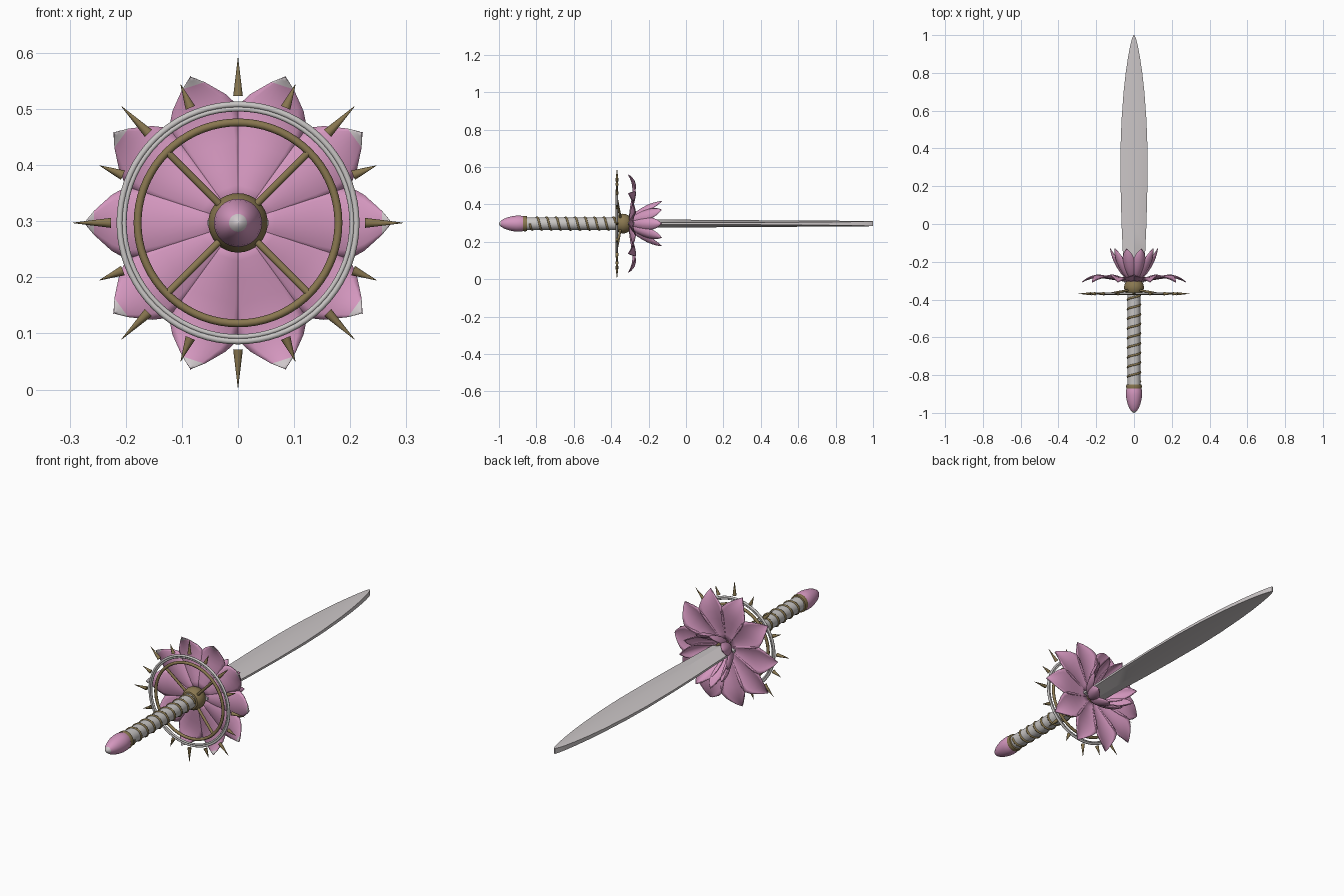
import bpy, bmesh, math
from mathutils import Matrix, Vector

if "Cube" in bpy.data.objects:
    bpy.data.objects.remove(bpy.data.objects["Cube"])

CZ = 0.297  # height of the long axis


def material(name, rgb):
    m = bpy.data.materials.new(name)
    m.diffuse_color = (*rgb, 1)
    m.use_nodes = True
    m.node_tree.nodes["Principled BSDF"].inputs["Base Color"].default_value = m.diffuse_color
    return m


PINK = material("petal_pink", (0.66, 0.31, 0.52))
PALE = material("pale_tip", (0.62, 0.57, 0.59))
BRONZE = material("bronze", (0.25, 0.185, 0.08))
SILVER = material("silver", (0.58, 0.56, 0.55))
STEEL = material("blade_steel", (0.60, 0.565, 0.57))


def make(name, verts, faces, mats, angle=40):
    me = bpy.data.meshes.new(name)
    me.from_pydata(verts, [], faces)
    bm = bmesh.new()
    bm.from_mesh(me)
    if mats[0] is not PINK or len(mats) == 2:   # closed shapes only
        bmesh.ops.recalc_face_normals(bm, faces=bm.faces)
    bm.to_mesh(me)
    bm.free()
    for m in mats:
        me.materials.append(m)
    ob = bpy.data.objects.new(name, me)
    bpy.context.collection.objects.link(ob)
    smooth(ob, angle)
    return ob


def smooth(ob, angle=40):
    bpy.ops.object.select_all(action='DESELECT')
    ob.select_set(True)
    bpy.context.view_layer.objects.active = ob
    bpy.ops.object.shade_smooth_by_angle(angle=math.radians(angle))


def loft(name, rings, mats, angle=40):
    """Closed skin over equal-length rings of points."""
    n = len(rings[0])
    verts = [p for ring in rings for p in ring]
    faces = [(i * n + j, i * n + (j + 1) % n, (i + 1) * n + (j + 1) % n, (i + 1) * n + j)
             for i in range(len(rings) - 1) for j in range(n)]
    faces += [tuple(range(n)), tuple(range(len(verts) - n, len(verts)))]
    return make(name, verts, faces, mats, angle)


def lathe(name, profile, mats, n=32, angle=40):
    """Turn (radius, y) pairs around the long axis."""
    return loft(name, [[(r * math.cos(k * math.tau / n), y, CZ + r * math.sin(k * math.tau / n))
                        for k in range(n)] for r, y in profile], mats, angle)


def ring(name, major, minor, y, mat):
    bpy.ops.mesh.primitive_torus_add(major_radius=major, minor_radius=minor, major_segments=72,
                                     minor_segments=10, location=(0, y, CZ),
                                     rotation=(math.pi / 2, 0, 0))
    ob = bpy.context.object
    ob.name = name
    ob.data.materials.append(mat)
    smooth(ob, 60)


def polar(a, r, y):
    return Vector((r * math.cos(a), y, CZ + r * math.sin(a)))


def rods(name, items, mat, n):
    """Many tapered rods in one object: (start, end, start radius, end radius)."""
    bm = bmesh.new()
    for p, q, r1, r2 in items:
        rot = (q - p).to_track_quat('Z', 'Y').to_matrix().to_4x4()
        bmesh.ops.create_cone(bm, cap_ends=True, segments=n, radius1=r1, radius2=r2,
                              depth=(q - p).length,
                              matrix=Matrix.Translation((p + q) / 2) @ rot)
    me = bpy.data.meshes.new(name)
    bm.to_mesh(me)
    bm.free()
    me.materials.append(mat)
    ob = bpy.data.objects.new(name, me)
    bpy.context.collection.objects.link(ob)
    smooth(ob, 50)


def petals(name, path, cup, pale_from, thick):
    """Ten petals; path rows are (radius, y, half width), cup is the (radial, y) edge shift."""
    verts, faces, pale = [], [], []
    m = 9
    for k in range(10):
        a = k * math.tau / 10
        f = Vector((-math.sin(a), 0, math.cos(a)))
        base = len(verts)
        wmax = max(p[2] for p in path)
        for r, y, w in path:
            for j in range(m):
                s = 2 * j / (m - 1) - 1
                c = s * s * w / wmax
                verts.append(polar(a, r + cup[0] * c, y + cup[1] * c) + f * (s * w))
        for i in range(len(path) - 1):
            for j in range(m - 1):
                v = base + i * m + j
                faces.append((v, v + m, v + m + 1, v + 1))
                pale.append(1 if i >= pale_from else 0)
    ob = make(name, verts, faces, [PINK, PALE, PINK, PINK], 60)
    for p, i in zip(ob.data.polygons, pale):
        p.material_index = i
    mod = ob.modifiers.new("thickness", 'SOLIDIFY')
    mod.thickness = thick
    mod.offset = -1
    mod.material_offset = 2   # back side stays pink
    mod.material_offset_rim = 2


# Blade: ridged section with blunt edges
blade = [(-0.31, .054, .022, .005), (-0.13, .060, .022, .005), (0, .066, .021, .005),
         (.2, .071, .019, .005), (.4, .0715, .018, .006), (.55, .066, .017, .007),
         (.7, .055, .016, .008), (.8, .044, .0155, .009), (.88, .032, .015, .010),
         (.94, .021, .0145, .011), (.98, .011, .014, .012), (1.0, .003, .0135, .013)]
loft("blade", [[(w, y, CZ - e), (w, y, CZ + e), (0, y, CZ + h),
                (-w, y, CZ + e), (-w, y, CZ - e), (0, y, CZ - h)] for y, w, h, e in blade],
     [STEEL], 25)

# Grip and its spiral wrap
lathe("grip", [(.034, -.86), (.034, -.34)], [SILVER])
turns, steps, sides = 9, 24, 6
spiral = []
for i in range(turns * steps + 1):
    a, y = -i * math.tau / steps, -.835 + .46 * i / (turns * steps)
    spiral.append([polar(a, .034 + .005 * math.cos(b), y + .006 * math.sin(b))
                   for b in (k * math.tau / sides for k in range(sides))])
loft("grip_wrap", spiral, [BRONZE], 70)

# Bud pommel with a pale tip, and its collar
lathe("pommel_collar", [(.033, -.873), (.040, -.871), (.042, -.861), (.040, -.851), (.033, -.849)],
      [BRONZE])
bud = lathe("pommel", [(.030, -.862), (.039, -.868), (.043, -.885), (.043, -.905), (.040, -.928),
                       (.034, -.952), (.026, -.973), (.016, -.989), (.008, -.997), (.001, -1.0)],
            [PINK, PALE])
for p in bud.data.polygons:
    p.material_index = int(p.center.y < -.989)

# Hub joining grip, guard and flower
lathe("hub", [(.034, -.369), (.041, -.367), (.049, -.355), (.053, -.338), (.051, -.322),
              (.044, -.308), (.034, -.295), (.030, -.275), (.022, -.272)], [BRONZE])
ring("blade_socket", .028, .006, -.272, BRONZE)

# Wheel guard: rings, spokes and spikes
GY = -.369
ring("inner_guard_ring", .179, .007, GY, BRONZE)
ring("outer_guard_ring", .211, .0055, GY, SILVER)
ring("outer_guard_ring_lip", .203, .0045, GY, SILVER)
diagonals = [math.pi / 4 + k * math.pi / 2 for k in range(4)]
rods("guard_spokes", [(polar(a, .04, -.35), polar(a, .179, GY), .0065, .0065)
                      for a in diagonals], BRONZE, 10)
rods("guard_spikes", [(polar(k * math.tau / 16, .222 if k % 2 else .226, GY),
                       polar(k * math.tau / 16, .267 if k % 2 else .294, GY), .009, .0004)
                      for k in range(16)], BRONZE, 10)

# Flower: spread outer petals and upright inner petals
petals("outer_petals",
       [(.030, -.305, .014), (.065, -.303, .026), (.10, -.298, .038), (.14, -.291, .053),
        (.175, -.287, .063), (.20, -.287, .064), (.225, -.290, .050), (.245, -.296, .032),
        (.257, -.301, .021), (.266, -.306, .010), (.273, -.310, .001)],
       (0, .014), 8, .005)
petals("inner_petals",
       [(.024, -.302, .010), (.045, -.288, .019), (.070, -.262, .028), (.088, -.235, .034),
        (.103, -.208, .035), (.114, -.183, .031), (.121, -.160, .022), (.125, -.143, .011),
        (.127, -.130, .001)],
       (-.016, .008), 99, .004)
